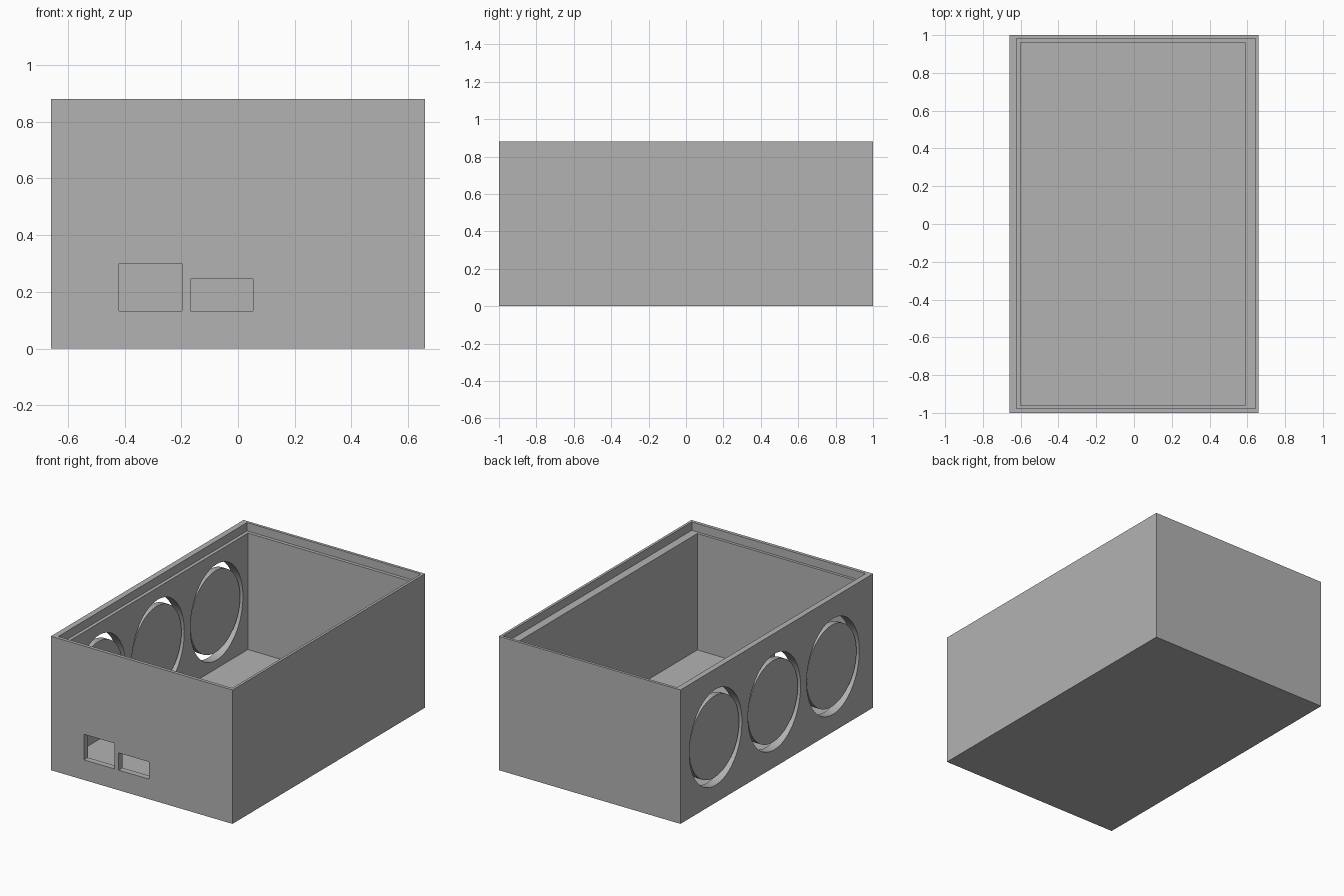
import bpy
import math

if "Cube" in bpy.data.objects:
    bpy.data.objects.remove(bpy.data.objects["Cube"], do_unlink=True)

# Single grey plastic
grey = bpy.data.materials.new("grey plastic")
grey.use_nodes = True
colour = (0.45, 0.45, 0.45, 1)
grey.diffuse_color = colour
grey.node_tree.nodes["Principled BSDF"].inputs["Base Color"].default_value = colour


def finish(obj, name):
    obj.name = name
    bpy.ops.object.transform_apply(location=True, rotation=True, scale=True)
    obj.data.materials.append(grey)
    return obj


def block(name, low, high):
    """Box between two opposite corners."""
    centre = [(a + b) / 2 for a, b in zip(low, high)]
    bpy.ops.mesh.primitive_cube_add(size=1, location=centre)
    obj = bpy.context.object
    obj.scale = [b - a for a, b in zip(low, high)]
    return finish(obj, name)


def disc(name, x, y, z, thickness, radius_y, radius_z):
    """Oval cylinder whose axis runs along x."""
    bpy.ops.mesh.primitive_cylinder_add(vertices=64, radius=1, depth=1,
                                        location=(x, y, z),
                                        rotation=(0, math.pi / 2, 0))
    obj = bpy.context.object
    obj.scale = (radius_z, radius_y, thickness)
    finish(obj, name)
    bpy.ops.object.shade_smooth_by_angle(angle=math.radians(30))
    return obj


def cut(body, cutter):
    """Subtract the cutter and remove it."""
    mod = body.modifiers.new("cut", "BOOLEAN")
    mod.operation = "DIFFERENCE"
    mod.solver = "EXACT"
    mod.object = cutter
    bpy.context.view_layer.objects.active = body
    bpy.ops.object.modifier_apply(modifier=mod.name)
    bpy.data.objects.remove(cutter, do_unlink=True)


# Case shell with cavity and stepped lid seat
W, H = 0.66, 0.88
case = block("case", (-W, -1, 0), (W, 1, H))
cut(case, block("cavity", (-0.60, -0.96, 0.06), (0.59, 0.96, 1)))
cut(case, block("lid_seat", (-0.622, -0.978, 0.825), (0.643, 0.982, 1)))

# Two connector ports in the front wall
cut(case, block("tall_port", (-0.42, -1.1, 0.132), (-0.197, -0.9, 0.30)))
cut(case, block("short_port", (-0.168, -1.1, 0.132), (0.053, -0.9, 0.245)))

# Three oval openings in the side wall, each with a loose round plug
for i in range(3):
    y = 0.635 - 0.609 * i
    cut(case, disc("opening", -W + 0.03, y, 0.43, 0.2, 0.273, 0.315))
    disc(f"round_plug_{i + 1}", -W + 0.03, y, 0.43, 0.04, 0.258, 0.268)

bpy.ops.object.select_all(action="DESELECT")
case.select_set(True)
bpy.context.view_layer.objects.active = case
bpy.ops.object.shade_smooth_by_angle(angle=math.radians(30))
